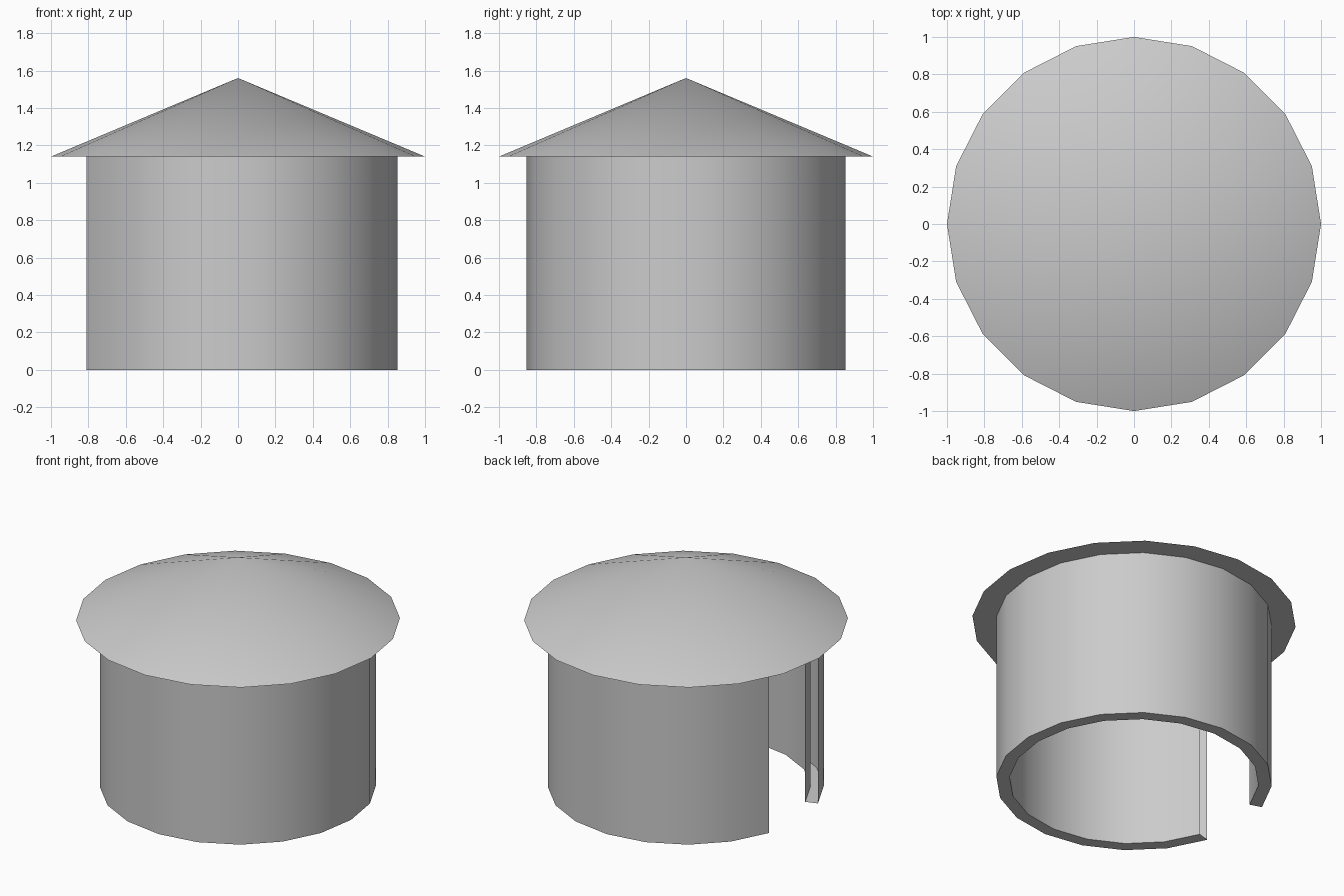
import bpy, bmesh, math

if "Cube" in bpy.data.objects:
    bpy.data.objects.remove(bpy.data.objects["Cube"])

SIDES = 20
STEP = 2 * math.pi / SIDES
EAVE, PEAK = 1.14, 1.56
OUTER, INNER = 0.852, 0.77


def finish(name, bm):
    mesh = bpy.data.meshes.new(name)
    bm.to_mesh(mesh)
    bm.free()
    obj = bpy.data.objects.new(name, mesh)
    bpy.context.collection.objects.link(obj)
    bpy.ops.object.select_all(action='DESELECT')
    obj.select_set(True)
    bpy.context.view_layer.objects.active = obj
    bpy.ops.object.shade_smooth_by_angle(angle=math.radians(30))
    return obj


def ring_point(bm, radius, z, i):
    return bm.verts.new((radius * math.cos(i * STEP), radius * math.sin(i * STEP), z))


# Conical roof with a flat underside
bm = bmesh.new()
rim = [ring_point(bm, 1.0, EAVE, i) for i in range(SIDES)]
apex = bm.verts.new((0, 0, PEAK))
for i in range(SIDES):
    bm.faces.new((rim[i], rim[(i + 1) % SIDES], apex))
bm.faces.new(rim[::-1])
finish("roof", bm)

# Hollow round wall: swept U profile, two segments left out at -x for the
# doorway, with its jambs open
profile = [(OUTER, EAVE), (OUTER, 0), (INNER, 0), (INNER, EAVE)]
bm = bmesh.new()
columns = [[ring_point(bm, r, z, i) for r, z in profile]
           for i in range(-SIDES // 2 + 1, SIDES // 2)]
for a, b in zip(columns, columns[1:]):
    for j in range(len(profile) - 1):
        bm.faces.new((a[j], a[j + 1], b[j + 1], b[j]))
finish("wall", bm)
